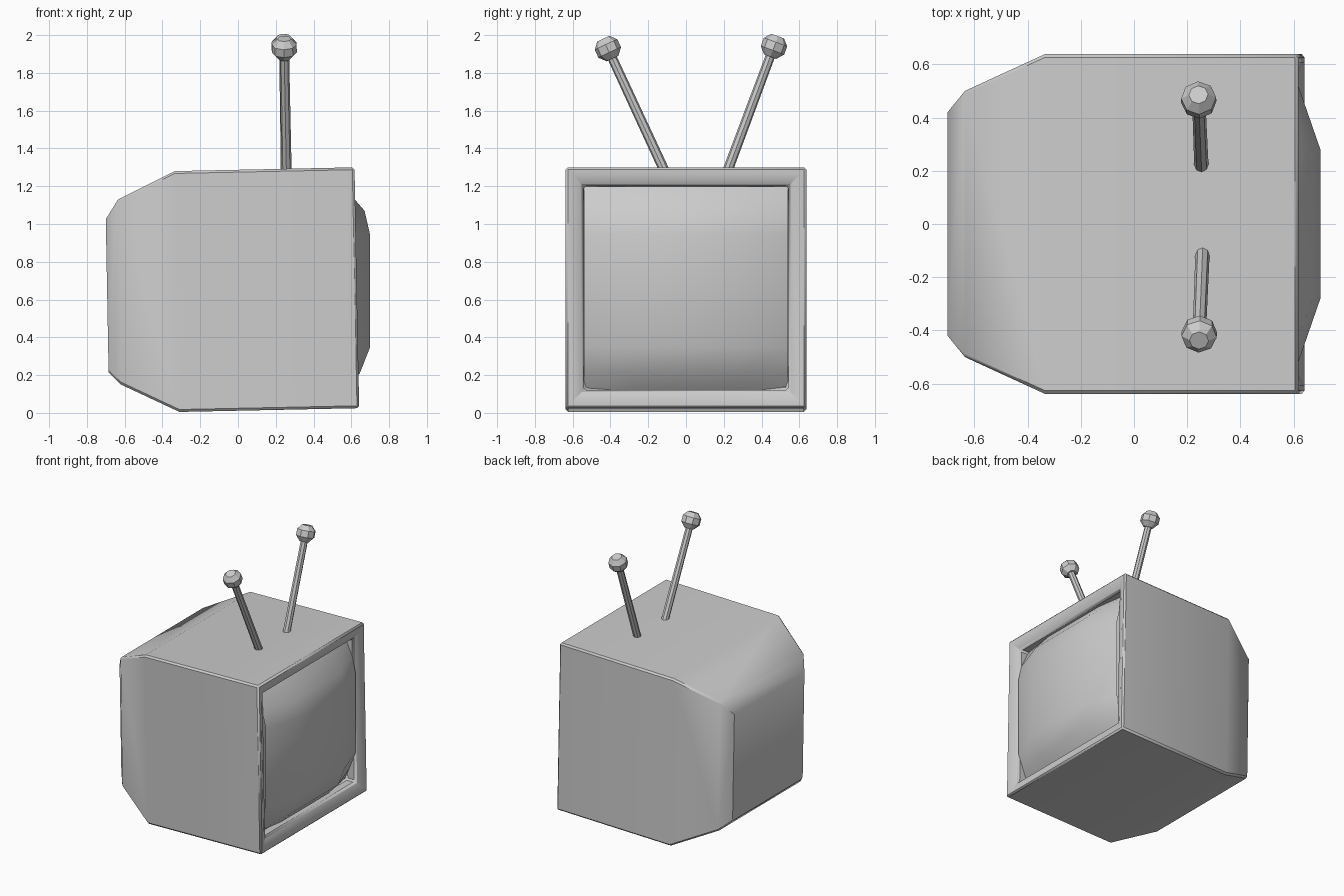
import bpy, bmesh, math
from mathutils import Vector

cube = bpy.data.objects.get("Cube")
if cube:
    bpy.data.objects.remove(cube)

grey = bpy.data.materials.new("plain grey")
grey.use_nodes = True
GREY = (0.6, 0.6, 0.6, 1)
grey.diffuse_color = GREY
grey.node_tree.nodes["Principled BSDF"].inputs["Base Color"].default_value = GREY


def finish(bm, name, smooth=None):
    bmesh.ops.recalc_face_normals(bm, faces=bm.faces)
    mesh = bpy.data.meshes.new(name)
    bm.to_mesh(mesh)
    bm.free()
    mesh.materials.append(grey)
    obj = bpy.data.objects.new(name, mesh)
    bpy.context.collection.objects.link(obj)
    if smooth:
        bpy.ops.object.select_all(action="DESELECT")
        obj.select_set(True)
        bpy.context.view_layer.objects.active = obj
        bpy.ops.object.shade_smooth_by_angle(angle=math.radians(smooth))
    return obj


def skin(bm, rings, cap=True):
    """Join rings of points into a closed tube."""
    loops = [[bm.verts.new(p) for p in ring] for ring in rings]
    n = len(loops[0])
    for a, b in zip(loops, loops[1:]):
        for i in range(n):
            j = (i + 1) % n
            bm.faces.new((a[i], a[j], b[j], b[i]))
    if cap:
        bm.faces.new(loops[0])
        bm.faces.new(loops[-1])


def section(x_low, x_high, half, low, high):
    return [(x_low, -half, low), (x_low, half, low),
            (x_high, half, high), (x_high, -half, high)]


# Cabinet: tapered back, leaning front, stepped frame and screen recess
bm = bmesh.new()
skin(bm, [
    section(-0.685, -0.70, 0.42, 0.215, 1.025),
    section(-0.62, -0.635, 0.50, 0.15, 1.13),
    section(-0.31, -0.335, 0.638, 0.005, 1.28),
    section(0.642, 0.617, 0.638, 0.025, 1.30),
    section(0.640, 0.617, 0.605, 0.055, 1.265),
    section(0.607, 0.588, 0.542, 0.122, 1.20),
    section(0.53, 0.51, 0.542, 0.122, 1.20),
])
cabinet = finish(bm, "cabinet")
bevel = cabinet.modifiers.new("soft edges", "BEVEL")
bevel.width = 0.012
bevel.segments = 1
bevel.limit_method = "ANGLE"
bevel.angle_limit = math.radians(50)
bpy.ops.object.select_all(action="DESELECT")
cabinet.select_set(True)
bpy.context.view_layer.objects.active = cabinet
bpy.ops.object.shade_smooth_by_angle(angle=math.radians(35))

# Screen: bulging sheet, flat in the middle and falling away to the edges
bm = bmesh.new()
columns = [(-0.54, 0.09), (-0.28, 0), (0.28, 0), (0.54, 0.09)]
rows = [(0.122, 0.14), (0.21, 0.055), (0.35, 0), (0.94, 0), (1.07, 0.03), (1.198, 0.14)]
grid = [[bm.verts.new((max(0.70 - dy - dz, 0.52), y, z)) for y, dy in columns]
        for z, dz in rows]
for a, b in zip(grid, grid[1:]):
    for i in range(len(columns) - 1):
        bm.faces.new((a[i], a[i + 1], b[i + 1], b[i]))
screen = finish(bm, "screen", 60)


# Aerials: slim rods, each with a faceted knob
def aerial(side, base, tip):
    base, tip = Vector(base), Vector(tip)
    turn = (tip - base).to_track_quat("Z", "Y")
    for name, origin, profile in (
            ("rod", base, [(0.027, -0.05), (0.025, (tip - base).length)]),
            ("knob", tip, [(0.034, -0.06), (0.066, -0.024), (0.066, 0.022), (0.036, 0.056)])):
        bm = bmesh.new()
        skin(bm, [[origin + turn @ Vector((r * math.cos(a), r * math.sin(a), h))
                   for a in (math.tau * k / 8 for k in range(8))]
                  for r, h in profile])
        finish(bm, f"{side}_aerial_{name}")


aerial("left", (0.253, 0.223, 1.29), (0.243, 0.466, 1.942))
aerial("right", (0.257, -0.118, 1.29), (0.245, -0.414, 1.93))
